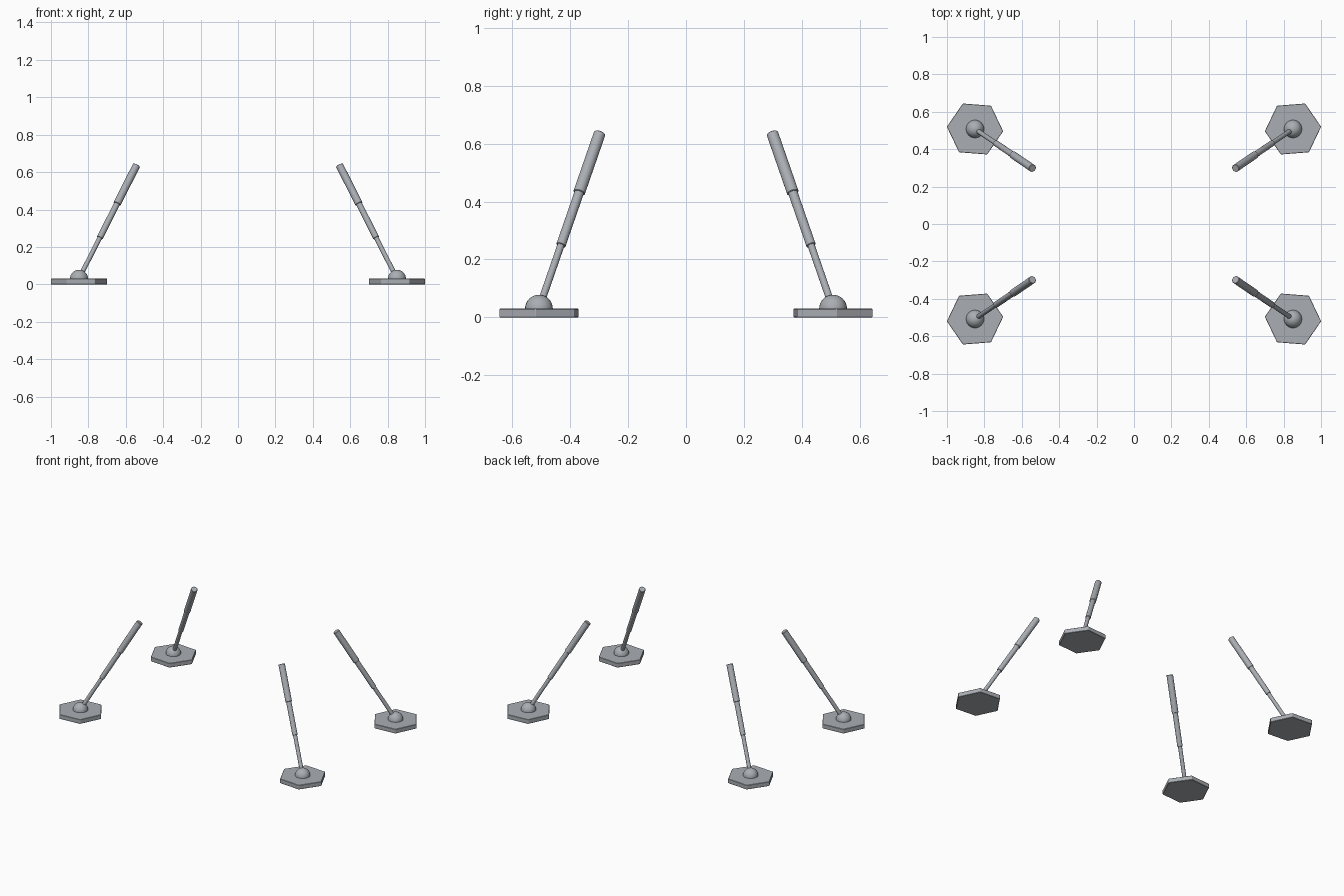
import bpy, math
from mathutils import Vector

if "Cube" in bpy.data.objects:
    bpy.data.objects.remove(bpy.data.objects["Cube"])

steel = bpy.data.materials.new("steel_grey")
steel.diffuse_color = (0.40, 0.42, 0.45, 1)
steel.use_nodes = True
steel.node_tree.nodes["Principled BSDF"].inputs["Base Color"].default_value = steel.diffuse_color


def finish(name, smooth=True, bevel=0.0):
    ob = bpy.context.object
    ob.name = name
    ob.data.materials.append(steel)
    if smooth:
        bpy.ops.object.shade_smooth_by_angle(angle=math.radians(35))
    if bevel:
        mod = ob.modifiers.new("soft_edge", 'BEVEL')
        mod.width, mod.segments = bevel, 1
        mod.limit_method, mod.angle_limit = 'ANGLE', math.radians(40)
    return ob


def rod(name, a, b, radius):
    d = b - a
    bpy.ops.mesh.primitive_cylinder_add(vertices=24, radius=radius, depth=d.length, location=(a + b) / 2)
    bpy.context.object.rotation_euler = d.to_track_quat('Z', 'Y').to_euler()
    return finish(name, bevel=0.002)


# Telescoping sections: name, start and end fraction along the leg, radius
SECTIONS = [("lower_tube", 0.0, 0.38, 0.0125),
            ("middle_tube", 0.36, 0.68, 0.0165),
            ("upper_tube", 0.66, 1.0, 0.0205)]

for sx, sy, corner in [(1, 1, "back_right"), (-1, 1, "back_left"),
                       (1, -1, "front_right"), (-1, -1, "front_left")]:
    foot = Vector((0.85 * sx, 0.508 * sy, 0.03))
    tip = Vector((0.5425 * sx, 0.298 * sy, 0.636))

    # Hexagonal ground pad, turned slightly and mirrored per corner
    bpy.ops.mesh.primitive_cylinder_add(vertices=6, radius=0.151, depth=0.03,
                                        location=(foot.x, foot.y, 0.015))
    bpy.context.object.rotation_euler.z = math.radians(30 + 4.5 * sx * sy)
    finish(corner + "_pad", smooth=False, bevel=0.002)

    # Ball joint half sunk in the pad
    bpy.ops.mesh.primitive_uv_sphere_add(segments=24, ring_count=16, radius=0.048, location=foot)
    for v in bpy.context.object.data.vertices:
        v.co.z = max(v.co.z, -0.015)
    finish(corner + "_ball_joint")

    # Leg tubes
    for name, t0, t1, r in SECTIONS:
        rod(f"{corner}_{name}", foot.lerp(tip, t0), foot.lerp(tip, t1), r)
